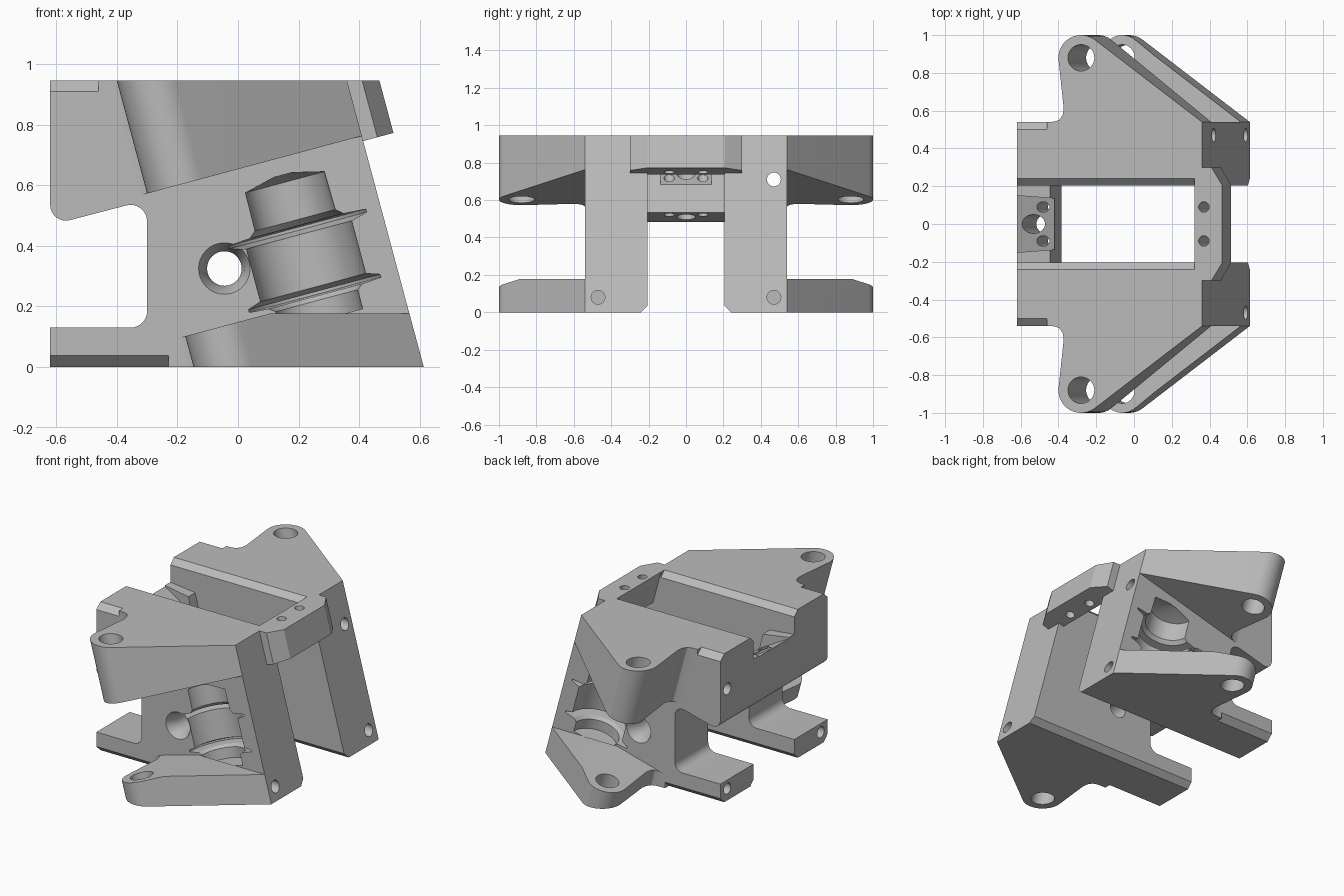
import bpy, bmesh
from math import sin, cos, radians, pi
from mathutils import Vector

if "Cube" in bpy.data.objects:
    bpy.data.objects.remove(bpy.data.objects["Cube"])

TOP = 0.945      # height of the flat top
K = 0.268        # lean of the whole bracket (15 degrees)
IN, OUT = 0.205, 0.54   # inner and outer wall faces

grey = bpy.data.materials.new("light_grey")
grey.use_nodes = True
grey.diffuse_color = (0.5, 0.5, 0.5, 1)
grey.node_tree.nodes["Principled BSDF"].inputs["Base Color"].default_value = (0.5, 0.5, 0.5, 1)


def loft(name, rings):
    """Closed solid through rings of equal length."""
    bm = bmesh.new()
    loops = [[bm.verts.new(p) for p in ring] for ring in rings]
    n = len(loops[0])
    for a, b in zip(loops, loops[1:]):
        for i in range(n):
            j = (i + 1) % n
            bm.faces.new((a[i], a[j], b[j], b[i]))
    bm.faces.new(loops[0])
    bm.faces.new(loops[-1])
    bmesh.ops.recalc_face_normals(bm, faces=bm.faces)
    mesh = bpy.data.meshes.new(name)
    bm.to_mesh(mesh)
    bm.free()
    mesh.materials.append(grey)
    obj = bpy.data.objects.new(name, mesh)
    bpy.context.collection.objects.link(obj)
    return obj


def prism(name, pts, axis, lo, hi):
    """Extrude a 2D outline along x (yz outline) or y (xz outline)."""
    def place(p, t):
        return (t, p[0], p[1]) if axis == "x" else (p[0], t, p[1])
    return loft(name, [[place(p, t) for p in pts] for t in (lo, hi)])


def lean(name, pts, top, bottom):
    """Extrude a plan outline down the leaning axis between two height rules."""
    def ring(rule):
        return [(x + K * (TOP - rule(x)), y, rule(x)) for x, y in pts]
    return loft(name, [ring(top), ring(bottom)])


def level(z):
    return lambda x: z


def square_plane(x1, z1):
    """Height rule for a plane square to the leaning axis through (x1, z1)."""
    return lambda x: (z1 + K * (x + K * TOP - x1)) / (1 + K * K)


def circle(cx, cy, r, n=32):
    return [(cx + r * cos(2 * pi * i / n), cy + r * sin(2 * pi * i / n)) for i in range(n)]


def revolve(name, origin, axis, stations, n=48):
    """Turned solid; stations are (distance, radius)."""
    o, d = Vector(origin), Vector(axis).normalized()
    u = d.orthogonal().normalized()
    v = d.cross(u)
    return loft(name, [[o + d * t + (u * cos(2 * pi * i / n) + v * sin(2 * pi * i / n)) * r
                        for i in range(n)] for t, r in stations])


def cut(obj, cutters):
    for c in cutters:
        m = obj.modifiers.new("cut", "BOOLEAN")
        m.operation, m.solver, m.object = "DIFFERENCE", "EXACT", c
        c.hide_render = True
    bpy.context.view_layer.update()
    mesh = bpy.data.meshes.new_from_object(
        obj.evaluated_get(bpy.context.evaluated_depsgraph_get()))
    obj.modifiers.clear()
    obj.data = mesh
    for c in cutters:
        bpy.data.objects.remove(c)


def arc(cx, cz, r, a0, a1, n=8):
    return [(cx + r * cos(radians(a0 + (a1 - a0) * i / n)),
             cz + r * sin(radians(a0 + (a1 - a0) * i / n))) for i in range(n + 1)]


# Side wall outline: leaning front edge and a rounded notch at the back
wall = [(-0.62, 0), (0.613, 0), (0.36, TOP), (-0.62, TOP)]
wall += arc(-0.568, 0.535, 0.052, 180, 285)
wall += arc(-0.355, 0.48, 0.055, 105, 0)
wall += arc(-0.355, 0.185, 0.055, 0, -90)
wall += [(-0.62, 0.13)]

# Ear outline in plan
ear = [(0.36, OUT)] + arc(-0.28, 0.88, 0.12, 52, 187, 20)
ear += [(-0.372, 0.61), (-0.378, 0.575), (-0.395, 0.552), (-0.42, 0.542), (-0.45, OUT)]

for side, s in (("left", 1), ("right", -1)):
    w = prism(side + "_wall", wall, "y", s * IN, s * OUT)

    def corner(y, z, dy, dz, lo, hi):
        # triangular chamfer cutter, slightly oversized past the corner
        e = 0.02 if dy > 0 else -0.02
        f = 0.02 if dz > 0 else -0.02
        pts = [(s * (y - e), z - f), (s * (y + dy + e), z - f),
               (s * (y + dy), z), (s * y, z + dz), (s * (y - e), z + dz)]
        return prism("chamfer", pts, "x", lo, hi)

    axis = (K, 0, -1)
    cutters = [
        corner(IN, TOP, 0.035, -0.035, -0.7, 0.32),
        corner(IN, 0, 0.035, 0.035, -0.7, 0.7),
        corner(OUT, TOP, -0.04, -0.035, -0.7, -0.46),
        corner(OUT, 0, -0.04, 0.038, -0.7, -0.23),
        # stepped round pocket lying in the outer face
        revolve("pocket", (0.155, s * OUT, 0.61), axis,
                [(-0.025, 0.03), (0.0, 0.135), (0.13, 0.137), (0.15, 0.16), (0.155, 0.235),
                 (0.165, 0.235), (0.18, 0.18), (0.36, 0.18), (0.375, 0.225), (0.385, 0.225),
                 (0.39, 0.16), (0.405, 0.14), (0.47, 0.14)]),
        # flared cross hole
        revolve("cross_hole", (-0.045, s * 0.6, 0.325), (0, -s, 0),
                [(0, 0.11), (0.06, 0.085), (0.1, 0.066), (0.15, 0.057), (0.5, 0.057)]),
        # blind screw holes low down at both ends
        revolve("front_screw", (0.7, s * 0.47, 0.08), (-1, 0, 0), [(0, 0.037), (0.3, 0.037)], 24),
        revolve("back_screw", (-0.7, s * 0.47, 0.075), (1, 0, 0), [(0, 0.035), (0.25, 0.035)], 24),
    ]
    if s > 0:   # one long through hole
        cutters.append(revolve("long_hole", (-0.8, 0.47, 0.71), (1, 0, 0),
                               [(0, 0.037), (1.6, 0.037)], 24))
    cut(w, cutters)

    # Upper and lower ears, bored along the leaning axis
    plan = [(x, s * y) for x, y in ear]
    bore = circle(-0.28, s * 0.88, 0.07)
    upper = lean(side + "_upper_ear", plan, level(TOP), square_plane(-0.31, 0.57))
    cut(upper, [lean("bore", bore, level(1.1), level(0.3))])
    lower = lean(side + "_lower_ear", plan, square_plane(-0.18, 0.10), level(0))
    flat = prism("flat", [(-1, 0.177), (1, 0.177), (1, 0.6), (-1, 0.6)], "y", s * 0.3, s * 1.1)
    cut(lower, [flat, lean("bore", bore, level(0.5), level(-0.2))])

# Front cross bar with chamfered ends
half = [(0.32, IN), (0.36, IN), (0.36, 0.3), (0.41, 0.3), (0.467, 0.205)]
plan = half + [(x, -y) for x, y in reversed(half)]
bar = lean("front_cross_bar", plan, level(TOP), square_plane(0.41, 0.745))
cut(bar, [lean("bar_hole", circle(0.37, y, 0.028, 20), level(1.1), level(0.6))
          for y in (-0.09, 0.09)])

# Rear bridge with sloping seat, screw holes and a round slot
outline = [(-0.62, 0.80), (-0.445, 0.78), (-0.385, 0.533)]
outline += arc(-0.568, 0.535, 0.052, 285, 180)
bridge = prism("rear_bridge", outline, "y", -IN, IN)
seat = [[(-0.75, y * 0.16, 0.865 + h), (-0.35, y * 0.13, 0.645 + h)] for h in (0, 0.4) for y in (1, -1)]
rings = [[low[i], right[i], right_up[i], up[i]] for i in (0, 1)
         for low, right, up, right_up in [seat]]
cut(bridge, [
    loft("seat", rings),
    revolve("slot", (-0.60, 0, 1.0), (K, 0, -1), [(0, 0.05), (0.7, 0.05)], 24),
] + [revolve("screw", (-0.53, y, 0.9), (K, 0, -1), [(0, 0.028), (0.6, 0.028)], 20)
     for y in (-0.09, 0.09)])

# Smooth the round faces, keep edges crisp
bpy.ops.object.select_all(action="DESELECT")
for o in bpy.context.scene.objects:
    if o.type == "MESH":
        o.select_set(True)
        bpy.context.view_layer.objects.active = o
bpy.ops.object.shade_smooth_by_angle(angle=radians(30))
